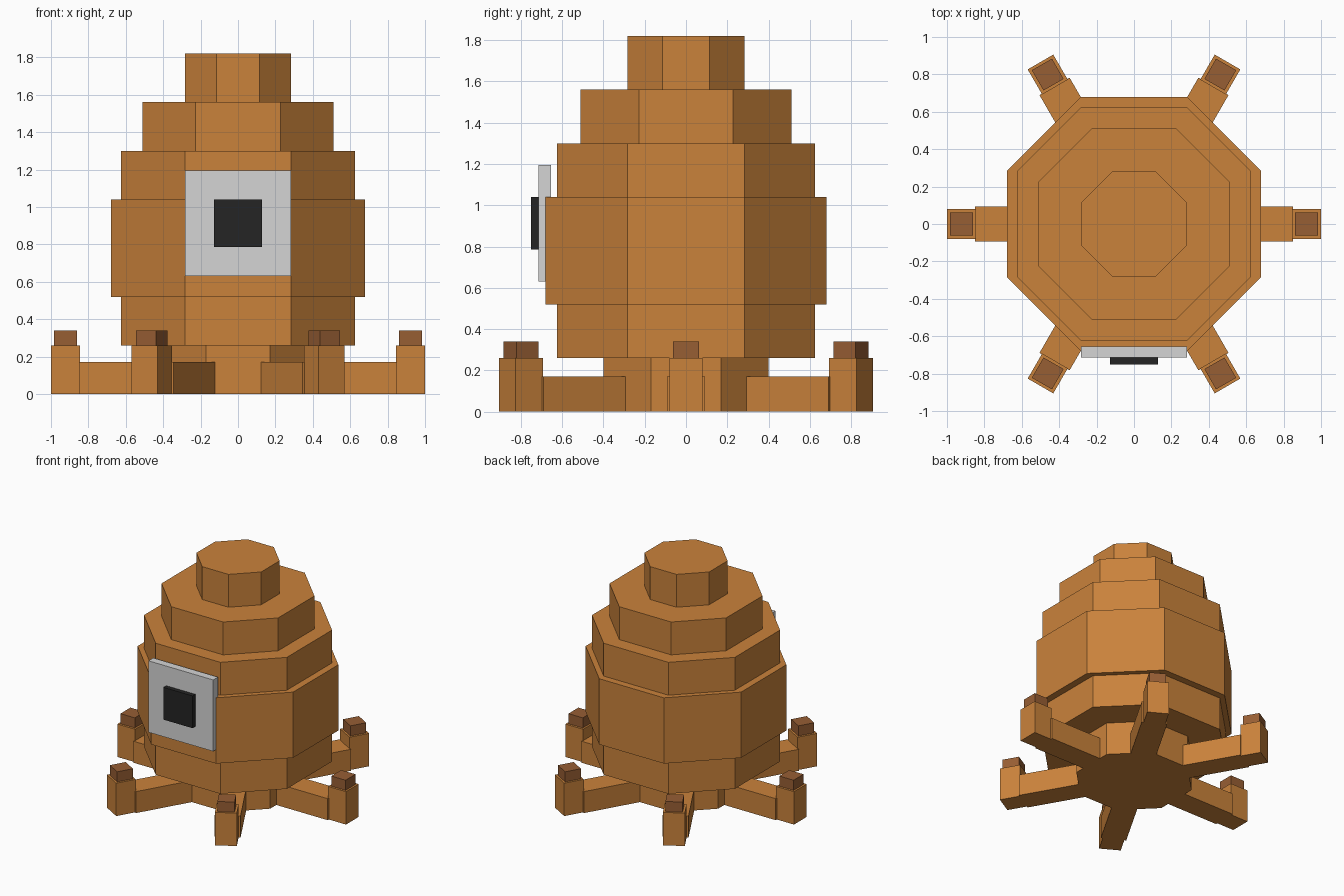
import bpy, bmesh, math
from mathutils import Matrix

cube = bpy.data.objects.get("Cube")
if cube:
    bpy.data.objects.remove(cube, do_unlink=True)


def material(name, rgb):
    m = bpy.data.materials.new(name)
    m.use_nodes = True
    m.diffuse_color = (*rgb, 1)
    m.node_tree.nodes["Principled BSDF"].inputs["Base Color"].default_value = (*rgb, 1)
    return m


ORANGE = material("clay orange", (0.59, 0.225, 0.044))
BROWN = material("dark brown", (0.31, 0.112, 0.034))
GREY = material("pale grey", (0.66, 0.66, 0.66))
BLACK = material("near black", (0.018, 0.018, 0.018))


def prism(name, outline, z0, z1, mat, angle=0):
    """Extrude a flat outline upward, then turn it about the z axis."""
    bm = bmesh.new()
    base = bm.faces.new([bm.verts.new((x, y, z0)) for x, y in outline])
    top = bmesh.ops.extrude_face_region(bm, geom=[base])["geom"]
    verts = [v for v in top if isinstance(v, bmesh.types.BMVert)]
    bmesh.ops.translate(bm, vec=(0, 0, z1 - z0), verts=verts)
    if not base.is_valid or len(bm.faces) < len(outline) + 2:
        bm.faces.new([v for v in bm.verts if v not in verts])
    bmesh.ops.recalc_face_normals(bm, faces=bm.faces)
    bm.transform(Matrix.Rotation(angle, 4, "Z"))
    mesh = bpy.data.meshes.new(name)
    bm.to_mesh(mesh)
    bm.free()
    mesh.materials.append(mat)
    obj = bpy.data.objects.new(name, mesh)
    bpy.context.collection.objects.link(obj)
    return obj


def box(name, x0, x1, y0, y1, z0, z1, mat, angle=0):
    return prism(name, [(x0, y0), (x1, y0), (x1, y1), (x0, y1)], z0, z1, mat, angle)


def octagon(a, h):
    """Octagon with flat sides at distance a and half side length h."""
    return [(a, -h), (a, h), (h, a), (-h, a), (-a, h), (-a, -h), (-h, -a), (h, -a)]


# Stacked body tiers: name, flat distance, half side, bottom, top
for name, a, h, z0, z1 in [
    ("base", 0.40, 0.17, 0, 0.26),
    ("lower_body", 0.625, 0.283, 0.26, 0.52),
    ("middle_body", 0.68, 0.283, 0.52, 1.04),
    ("upper_body", 0.625, 0.283, 1.04, 1.30),
    ("shoulder", 0.51, 0.227, 1.30, 1.56),
    ("top_knob", 0.283, 0.115, 1.56, 1.82),
]:
    prism(name, octagon(a, h), z0, z1, ORANGE)

# Six legs, each with an upright foot and a dark tip
for i in range(6):
    turn = i * math.pi / 3
    box(f"leg_{i + 1}", 0.30, 0.85, -0.093, 0.093, 0, 0.17, ORANGE, turn)
    box(f"foot_{i + 1}", 0.845, 1.0, -0.079, 0.079, 0, 0.26, ORANGE, turn)
    box(f"foot_tip_{i + 1}", 0.86, 0.985, -0.062, 0.062, 0.26, 0.34, BROWN, turn)

# Square eye on the front
box("eye_white", -0.283, 0.283, -0.715, -0.655, 0.63, 1.195, GREY)
box("eye_pupil", -0.127, 0.127, -0.75, -0.71, 0.785, 1.04, BLACK)
